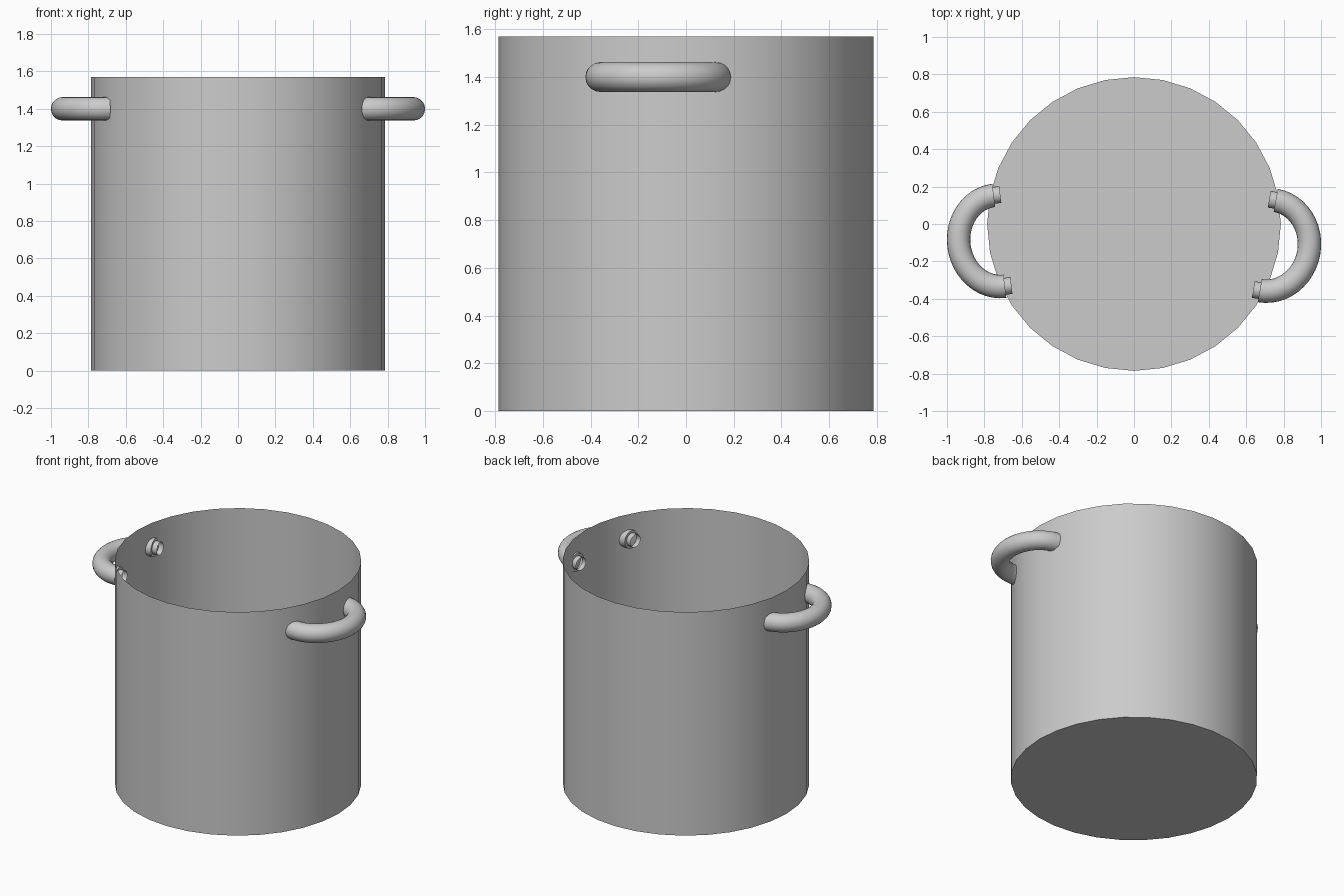
import bpy, bmesh
from math import sin, cos, pi, radians
from mathutils import Vector

if "Cube" in bpy.data.objects:
    bpy.data.objects.remove(bpy.data.objects["Cube"])


def finish(bm, name):
    bmesh.ops.recalc_face_normals(bm, faces=bm.faces)
    me = bpy.data.meshes.new(name)
    bm.to_mesh(me)
    bm.free()
    ob = bpy.data.objects.new(name, me)
    bpy.context.collection.objects.link(ob)
    bpy.ops.object.select_all(action='DESELECT')
    ob.select_set(True)
    bpy.context.view_layer.objects.active = ob
    bpy.ops.object.shade_smooth_by_angle(angle=radians(40))
    return ob


# pot body: thin open-topped cylinder with a flat base
def make_pot(radius, height, sides=32):
    bm = bmesh.new()
    base = bmesh.ops.create_circle(bm, cap_ends=True, segments=sides, radius=radius)
    rim_edges = list(bm.edges)
    wall = bmesh.ops.extrude_edge_only(bm, edges=rim_edges)
    top = [v for v in wall["geom"] if isinstance(v, bmesh.types.BMVert)]
    bmesh.ops.translate(bm, verts=top, vec=(0, 0, height))
    return finish(bm, "pot_body")


# handle: bent tube whose ends step down to short hollow stubs through the wall
def make_handle(name, side, centre, angle, depth):
    half, tube, stub, stub_len = 0.245, 0.0625, 0.045, 0.035
    steps, sides = 24, 20
    out = Vector((side * cos(angle), -sin(angle), 0))
    tan = Vector((sin(angle) * side, cos(angle), 0))
    up = Vector((0, 0, 1))
    centre = Vector(centre)
    rings = []
    for i in range(steps + 1):
        a = -pi / 2 + pi * i / steps
        pos = centre + out * depth * cos(a) + tan * half * sin(a)
        path = (-out * depth * sin(a) + tan * half * cos(a)).normalized()
        rings.append((pos, path.cross(up), tube))
    first, last = rings[0], rings[-1]
    rings = ([(first[0] - out * stub_len, first[1], stub), (first[0], first[1], stub)]
             + rings
             + [(last[0], last[1], stub), (last[0] - out * stub_len, last[1], stub)])
    bm = bmesh.new()
    loops = []
    for pos, across, r in rings:
        loops.append([bm.verts.new(pos + r * (cos(2 * pi * k / sides) * across
                                              + sin(2 * pi * k / sides) * up))
                      for k in range(sides)])
    for a, b in zip(loops, loops[1:]):
        for k in range(sides):
            n = (k + 1) % sides
            bm.faces.new((a[k], a[n], b[n], b[k]))
    return finish(bm, name)


make_pot(0.785, 1.57)
make_handle("handle_left", -1, (-0.72, -0.09, 1.40), radians(7), 0.2175)
make_handle("handle_right", 1, (0.715, -0.115, 1.40), radians(10), 0.2225)
